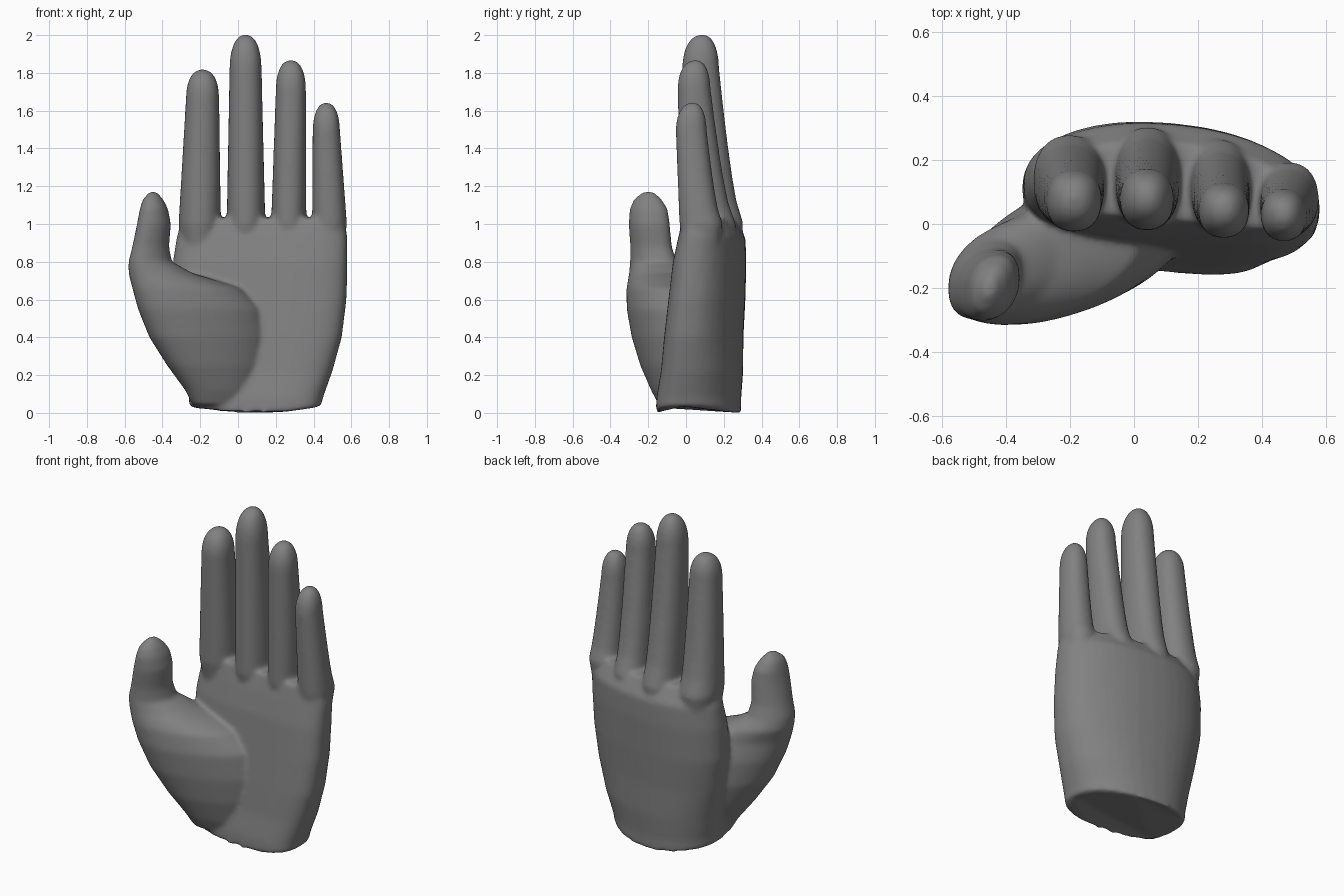
import bpy
import bmesh
from math import cos, sin, pi, copysign

SIDES = 40

cube = bpy.data.objects.get("Cube")
if cube:
    bpy.data.objects.remove(cube)

skin = bpy.data.materials.new("grey")
skin.use_nodes = True
GREY = (0.22, 0.22, 0.22, 1)
skin.diffuse_color = GREY
skin.node_tree.nodes["Principled BSDF"].inputs["Base Color"].default_value = GREY


def power(value, exponent):
    return copysign(abs(value) ** exponent, value)


def loft(bm, sections, roundness=0.9, bow=0.0, shear=0.0, lift=0.0):
    """Skin a closed tube through sections of (z, x0, x1, y0, y1)."""
    rings = []
    for i, (z, x0, x1, y0, y1) in enumerate(sections):
        ring = []
        half = (x1 - x0) / 2
        for k in range(SIDES):
            a = 2 * pi * k / SIDES
            u, v = power(cos(a), roundness), power(sin(a), roundness)
            x = (x0 + x1) / 2 + u * half
            y = (y0 + y1) / 2 + v * (y1 - y0) / 2 - bow * u * u + shear * half * u
            ring.append(bm.verts.new((x, y, z + (lift * u * u if i == 0 else 0))))
        rings.append(ring)
    for low, high in zip(rings, rings[1:]):
        for k in range(SIDES):
            n = (k + 1) % SIDES
            bm.faces.new((low[k], low[n], high[n], high[k]))
    bm.faces.new(rings[0][::-1])
    bm.faces.new(rings[-1])


def finger(bm, base, neck, top):
    """Taper from a root sunk in the palm to the neck, then round off the tip."""
    z, x0, x1, y0, y1 = neck
    cx, cy = (x0 + x1) / 2, (y0 + y1) / 2 + 0.01
    sections = [(base[0] - 0.25, base[1] + 0.04, base[2] - 0.04, base[3] + 0.05, base[4] - 0.04), base]
    for t in (0.15, 0.3, 0.5, 0.75):
        mid = [b + (n - b) * t for b, n in zip(base, neck)]
        mid[4] = base[4] + (y1 - base[4]) * t ** 0.65
        sections.append(mid)
    for step in range(7):
        a = step / 6 * pi / 2 * 0.95
        s = cos(a) ** 0.85
        sections.append((z + (top - z) * sin(a), cx + (x0 - cx) * s, cx + (x1 - cx) * s,
                         cy + (y0 - cy) * s, cy + (y1 - cy) * s))
    loft(bm, sections)


bm = bmesh.new()

# Palm and wrist
loft(bm, [
    (-0.005, -0.26, 0.44, -0.15, 0.29),
    (0.08, -0.26, 0.45, -0.145, 0.29),
    (0.22, -0.28, 0.50, -0.12, 0.30),
    (0.40, -0.32, 0.55, -0.10, 0.30),
    (0.60, -0.35, 0.575, -0.075, 0.31),
    (0.80, -0.345, 0.58, -0.05, 0.315),
    (0.93, -0.325, 0.58, -0.02, 0.31),
    (1.03, -0.295, 0.56, 0.01, 0.25),
], roundness=0.82, bow=0.05, shear=-0.09, lift=0.04)

# Thumb with its fleshy mound
loft(bm, [
    (0.04, -0.24, 0.10, -0.13, 0.10),
    (0.12, -0.28, 0.13, -0.17, 0.13),
    (0.25, -0.375, 0.17, -0.22, 0.15),
    (0.40, -0.47, 0.18, -0.26, 0.15),
    (0.55, -0.53, 0.14, -0.285, 0.12),
    (0.66, -0.56, 0.02, -0.29, 0.06),
    (0.74, -0.58, -0.24, -0.29, 0.0),
    (0.80, -0.58, -0.35, -0.29, -0.055),
    (0.88, -0.56, -0.365, -0.29, -0.08),
    (1.00, -0.535, -0.355, -0.30, -0.09),
    (1.08, -0.52, -0.37, -0.295, -0.10),
    (1.13, -0.505, -0.395, -0.275, -0.13),
    (1.17, -0.47, -0.43, -0.23, -0.17),
], shear=0.3)

# Index, middle, ring and little fingers
finger(bm, (1.0, -0.315, -0.09, -0.01, 0.28), (1.68, -0.275, -0.10, -0.025, 0.17), 1.82)
finger(bm, (1.0, -0.06, 0.145, -0.02, 0.305), (1.83, -0.045, 0.125, -0.02, 0.175), 2.005)
finger(bm, (1.0, 0.175, 0.362, -0.03, 0.265), (1.72, 0.20, 0.36, -0.045, 0.13), 1.87)
finger(bm, (1.0, 0.392, 0.577, -0.035, 0.195), (1.50, 0.395, 0.54, -0.055, 0.11), 1.645)

mesh = bpy.data.meshes.new("hand")
bm.to_mesh(mesh)
bm.free()
mesh.materials.append(skin)
hand = bpy.data.objects.new("hand", mesh)
bpy.context.collection.objects.link(hand)

# Fuse the parts into one skin and soften the joins
remesh = hand.modifiers.new("fuse", "REMESH")
remesh.mode = "VOXEL"
remesh.voxel_size = 0.009
remesh.use_smooth_shade = True
soften = hand.modifiers.new("soften", "SMOOTH")
soften.factor = 0.5
soften.iterations = 30
